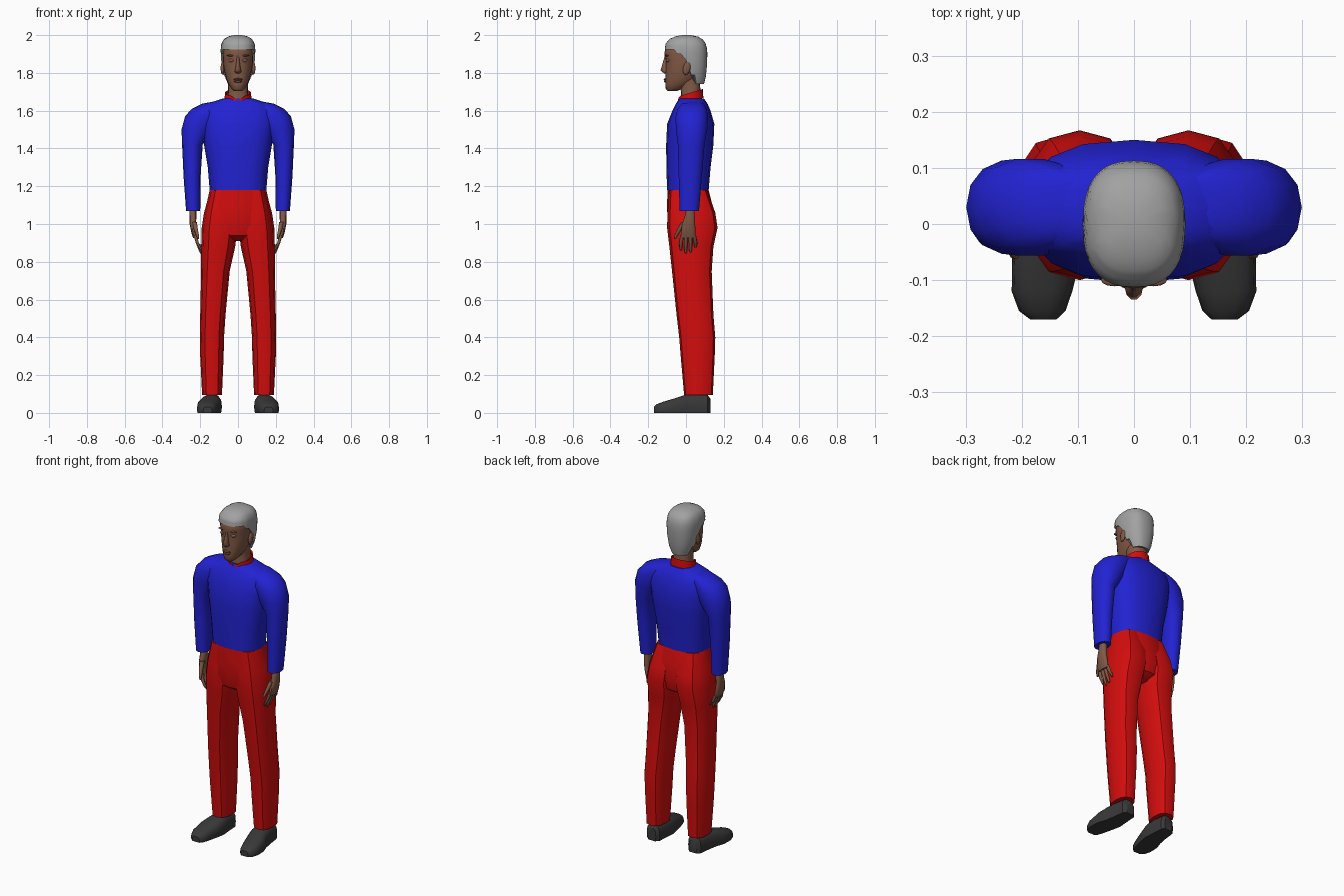
import bpy, bmesh
from math import sin, cos, pi, radians
from mathutils import Vector

if "Cube" in bpy.data.objects:
    bpy.data.objects.remove(bpy.data.objects["Cube"])


def material(name, r, g, b):
    m = bpy.data.materials.new(name)
    m.use_nodes = True
    m.diffuse_color = (r, g, b, 1)
    bsdf = next(n for n in m.node_tree.nodes if n.type == "BSDF_PRINCIPLED")
    bsdf.inputs["Base Color"].default_value = (r, g, b, 1)
    return m


BLUE = material("shirt blue", .016, .016, .65)
RED = material("trouser red", .65, .004, .004)
SKIN = material("brown skin", .22, .1, .06)
LIP = material("lip brown", .17, .065, .045)
HAIR = material("grey hair", .36, .36, .36)
SHOE = material("dark shoe", .04, .04, .04)
SIDES = (("left", 1), ("right", -1))


def power(v, e):
    return abs(v) ** e * (1 if v > 0 else -1)


def oval(angle, a0, a1, b0, b1, e):
    """Point on a rounded box section between the given limits."""
    a = (a0 + a1) / 2 + (a1 - a0) / 2 * power(cos(angle), 2 / e)
    b = (b0 + b1) / 2 + (b1 - b0) / 2 * power(sin(angle), 2 / e)
    return a, b


def skin_rings(name, rings, mat, smooth=35, caps=True):
    """Join rings of points with quads into one object."""
    bm = bmesh.new()
    loops = [[bm.verts.new(p) for p in ring] for ring in rings]
    n = len(loops[0])
    for low, high in zip(loops, loops[1:]):
        for i in range(n):
            j = (i + 1) % n
            bm.faces.new((low[i], low[j], high[j], high[i]))
    if caps:
        bm.faces.new(loops[0])
        bm.faces.new(loops[-1])
    bmesh.ops.recalc_face_normals(bm, faces=bm.faces)
    return finish(name, bm, mat, smooth)


def finish(name, bm, mat, smooth):
    mesh = bpy.data.meshes.new(name)
    bm.to_mesh(mesh)
    bm.free()
    mesh.materials.append(mat)
    obj = bpy.data.objects.new(name, mesh)
    bpy.context.collection.objects.link(obj)
    bpy.ops.object.select_all(action="DESELECT")
    obj.select_set(True)
    bpy.context.view_layer.objects.active = obj
    bpy.ops.object.shade_smooth_by_angle(angle=radians(smooth))
    return obj


def loft(name, sections, mat, side=1, n=14, e=2.5, along_y=False, smooth=35):
    """Sections are (position, a0, a1, b0, b1), along z or along y."""
    rings = []
    for t, *box in sections:
        ring = []
        for i in range(n):
            a, b = oval(2 * pi * i / n, *box, e)
            ring.append((side * a, t, max(b, 0)) if along_y else (side * a, b, t))
        rings.append(ring)
    return skin_rings(name, rings, mat, smooth)


def body(name, sections, mat, **kw):
    """Symmetric loft from (z, half width, front, back)."""
    return loft(name, [(z, -w, w, f, b) for z, w, f, b in sections], mat, **kw)


def tube(name, path, radii, mat, side=1, n=7):
    """Tapered digit through the path points."""
    rings = []
    for p, r in zip(path, radii):
        rings.append([(side * (p[0] + r * .85 * cos(2 * pi * i / n)),
                       p[1] + r * sin(2 * pi * i / n), p[2]) for i in range(n)])
    return skin_rings(name, rings, mat, 60)


def blob(name, centre, size, mat, tilt=0):
    bm = bmesh.new()
    bmesh.ops.create_uvsphere(bm, u_segments=12, v_segments=8, radius=1)
    bmesh.ops.scale(bm, vec=size, verts=bm.verts)
    obj = finish(name, bm, mat, 60)
    obj.location = centre
    obj.rotation_euler = (tilt, 0, 0)
    return obj


# Shirt
body("shirt_body", [
    (1.18, .15, -.1, .12), (1.3, .16, -.104, .13), (1.42, .18, -.105, .145),
    (1.53, .195, -.1, .15), (1.6, .2, -.072, .13), (1.635, .17, -.055, .115),
    (1.665, .08, -.035, .095)], BLUE, n=16)
for name, s in SIDES:
    loft(name + "_sleeve", [
        (1.07, .2, .275, -.035, .07), (1.25, .198, .288, -.04, .085),
        (1.42, .187, .296, -.045, .1), (1.5, .13, .299, -.055, .115),
        (1.57, .09, .28, -.058, .118), (1.61, .07, .245, -.045, .11),
        (1.637, .06, .19, -.025, .095), (1.65, .05, .12, 0, .08)], BLUE, s, e=2.2)

# Trousers
body("trouser_hips", [
    (1.188, .148, -.098, .118), (1.1, .168, -.1, .14), (1.0, .18, -.098, .15),
    (.94, .13, -.085, .135), (.91, .05, -.04, .09)], RED, n=16)
for name, s in SIDES:
    loft(name + "_trouser_leg", [
        (.095, .085, .19, -.01, .142), (.3, .076, .2, -.028, .152),
        (.4, .074, .202, -.036, .155), (.52, .066, .2, -.05, .145),
        (.75, .044, .195, -.074, .136), (.88, .015, .195, -.088, .145),
        (.98, .002, .192, -.1, .167), (1.06, 0, .18, -.098, .155),
        (1.18, .02, .146, -.09, .112)], RED, s, n=12)

    # Shoes
    loft(name + "_shoe", [
        (.13, .11, .16, -.02, .075), (.115, .095, .18, -.03, .095),
        (.04, .09, .19, -.03, .1), (-.01, .085, .2, -.03, .095),
        (-.06, .095, .217, -.03, .078), (-.12, .11, .218, -.03, .06),
        (-.155, .122, .205, -.03, .047), (-.17, .138, .185, -.01, .032)],
        SHOE, s, e=2.8, along_y=True)

    # Hands
    loft(name + "_palm", [
        (1.09, .222, .258, 0, .045), (1.05, .22, .257, -.005, .047),
        (1.0, .222, .256, -.022, .05), (.95, .218, .246, -.028, .052),
        (.925, .213, .237, -.026, .05)], SKIN, s, n=10, smooth=60)
    for k, digit in enumerate(("index", "middle", "ring", "little")):
        y = -.02 + .021 * k
        tip = (.86, .845, .85, .875)[k]
        spread = (k - 1.5) * .005
        tube(f"{name}_{digit}_finger",
             [(.226, y, .94), (.215, y + spread, .9), (.2, y + spread, tip + .012),
              (.197, y + spread, tip)], (.011, .01, .008, .004), SKIN, s)
    tube(name + "_thumb",
         [(.23, -.01, 1.01), (.222, -.035, .97), (.214, -.052, .94), (.21, -.058, .92)],
         (.016, .013, .01, .005), SKIN, s)

# Neck and collar
body("neck", [(1.63, .062, -.035, .08), (1.68, .054, -.025, .078),
              (1.73, .052, -.03, .075), (1.8, .052, -.04, .07)], SKIN, n=16, smooth=60)


def collar_ring(grow, lift):
    ring = []
    for i in range(20):
        x, y = oval(2 * pi * i / 20, -.066 - grow, .066 + grow, -.04 - grow, .086 + grow, 2)
        notch = .022 * max(0, 1 - abs(x) / .035) if y < 0 else 0
        ring.append((x, y, 1.66 + .3 * y + lift - notch))
    return ring


skin_rings("collar", [collar_ring(.006, -.02), collar_ring(.003, .028),
                      collar_ring(-.004, .026), collar_ring(-.008, -.02)], RED, caps=False)

# Head and face
body("head", [
    (1.703, .02, -.095, -.05), (1.715, .034, -.107, -.02), (1.74, .05, -.109, .03),
    (1.765, .061, -.11, .06), (1.8, .071, -.108, .08), (1.84, .078, -.108, .092),
    (1.87, .08, -.108, .095), (1.9, .081, -.115, .097), (1.94, .08, -.108, .095),
    (1.975, .06, -.075, .07)], SKIN, n=20, e=2.2, smooth=60)
loft("nose", [
    (1.797, -.008, .008, -.117, -.09), (1.806, -.018, .018, -.127, -.09),
    (1.815, -.016, .016, -.136, -.09), (1.845, -.01, .01, -.126, -.09),
    (1.88, -.007, .007, -.116, -.09), (1.905, -.01, .01, -.114, -.09)],
    SKIN, n=10, e=2, smooth=60)
blob("upper_lip", (0, -.107, 1.766), (.025, .011, .006), LIP)
blob("lower_lip", (0, -.106, 1.755), (.021, .011, .007), LIP)
for name, s in SIDES:
    blob(name + "_eyelid", (s * .033, -.094, 1.866), (.018, .012, .01), SKIN)
    blob(name + "_brow", (s * .035, -.1, 1.892), (.024, .011, .005), SKIN)
    blob(name + "_ear", (s * .082, .004, 1.825), (.01, .02, .036), SKIN, radians(-12))

# Hair shell, with its lower edge following the hairline
HAIR_SHAPE = [(1.73, .055, -.09, .092), (1.78, .076, -.1, .105), (1.85, .088, -.108, .112),
              (1.92, .092, -.113, .113), (1.955, .088, -.108, .105), (1.98, .074, -.086, .086),
              (1.994, .05, -.055, .06), (2.0, .02, -.02, .025)]


def hair_section(z):
    for low, high in zip(HAIR_SHAPE, HAIR_SHAPE[1:]):
        if z <= high[0]:
            t = (z - low[0]) / (high[0] - low[0])
            return [p + (q - p) * t for p, q in zip(low[1:], high[1:])]
    return HAIR_SHAPE[-1][1:]


def hairline(y):
    if y < -.06:
        return 1.925
    if y < -.025:
        return 1.9
    if y < -.005:
        return 1.84
    if y < .025:
        return 1.865
    return 1.79 if y < .05 else 1.74


COUNT, ROWS = 36, 10
rings = []
for r in range(ROWS + 1):
    ring = []
    for i in range(COUNT):
        angle = 2 * pi * i / COUNT
        low = hairline(oval(angle, -.09, .09, -.11, .113, 2.5)[1])
        z = low + (2 - low) * (1 - (1 - r / ROWS) ** 1.5)
        w, f, b = hair_section(z)
        ring.append((*oval(angle, -w, w, f, b, 2.5), z))
    rings.append(ring)
inner = [(x * .85, y * .85, z + .004) for x, y, z in rings[0]]
skin_rings("hair", [inner] + rings, HAIR, 50)
